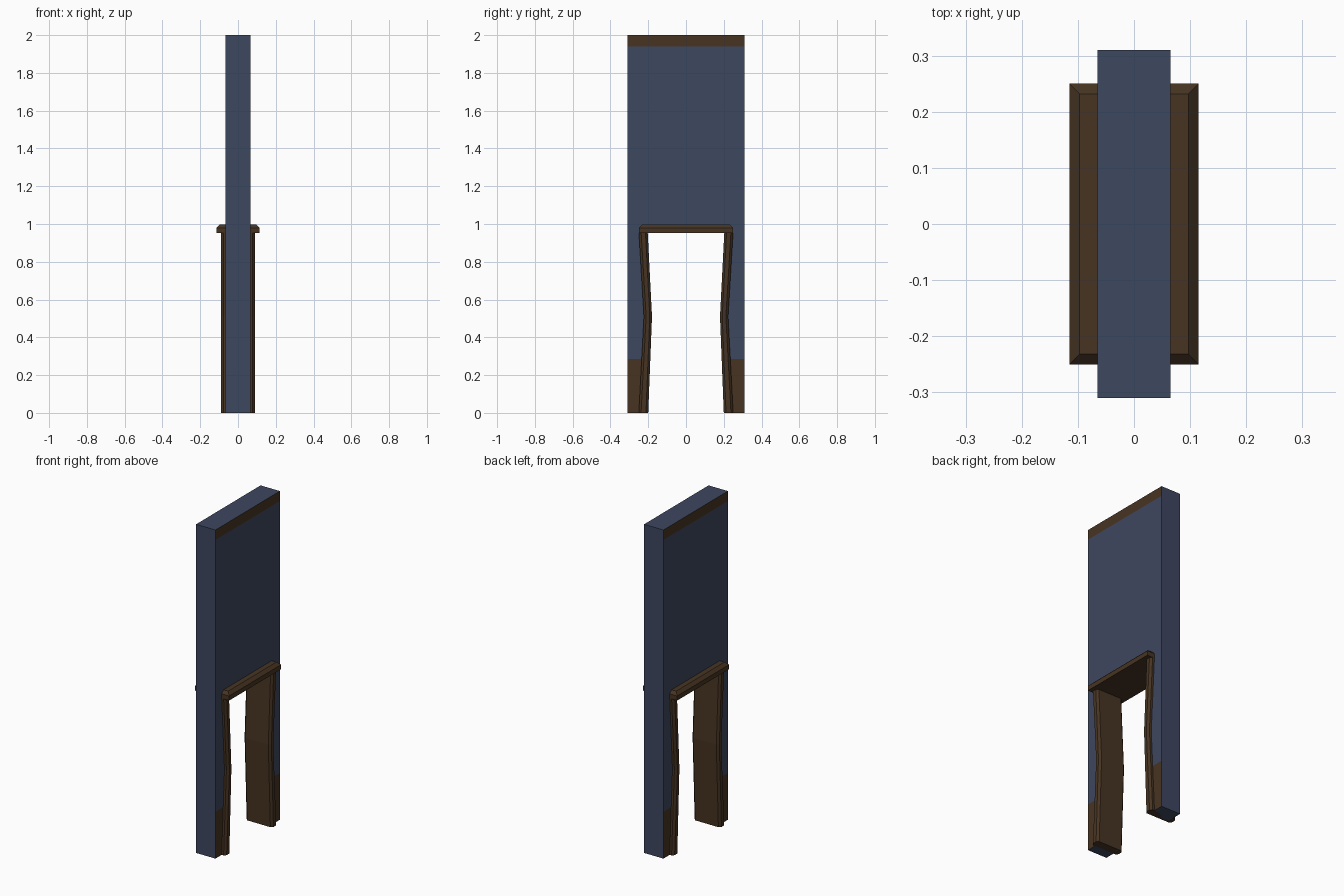
import bpy, bmesh

if "Cube" in bpy.data.objects:
    bpy.data.objects.remove(bpy.data.objects["Cube"])


def material(name, rgb):
    m = bpy.data.materials.new(name)
    m.diffuse_color = (*rgb, 1)
    m.use_nodes = True
    m.node_tree.nodes["Principled BSDF"].inputs["Base Color"].default_value = m.diffuse_color
    return m


BLUE = material("slate blue plaster", (0.048, 0.063, 0.114))
BROWN = material("dark brown wood", (0.063, 0.034, 0.016))


def add_object(name, bm, mats):
    bmesh.ops.recalc_face_normals(bm, faces=bm.faces[:])
    me = bpy.data.meshes.new(name)
    bm.to_mesh(me)
    bm.free()
    for m in mats:
        me.materials.append(m)
    ob = bpy.data.objects.new(name, me)
    bpy.context.collection.objects.link(ob)
    return ob


def loft(name, rings):
    """Closed solid through rings of equal point count."""
    bm = bmesh.new()
    vs = [[bm.verts.new(p) for p in r] for r in rings]
    n = len(vs[0])
    for a, b in zip(vs, vs[1:]):
        for i in range(n):
            j = (i + 1) % n
            bm.faces.new((a[i], a[j], b[j], b[i]))
    bm.faces.new(vs[0])
    bm.faces.new(vs[-1])
    return add_object(name, bm, [BROWN])


# Wall with a doorway; brown painted bands on the two broad faces
outline = [(-0.31, 0), (-0.21, 0), (-0.21, 0.975), (0.21, 0.975),
           (0.21, 0), (0.31, 0), (0.31, 2), (-0.31, 2)]
bm = bmesh.new()
T = 0.065
face = bm.faces.new([bm.verts.new((-T, y, z)) for y, z in outline])
ext = bmesh.ops.extrude_face_region(bm, geom=[face], use_keep_orig=True)
bmesh.ops.translate(bm, vec=(2 * T, 0, 0),
                    verts=[g for g in ext["geom"] if isinstance(g, bmesh.types.BMVert)])
for z in (0.285, 0.975, 1.94):
    bmesh.ops.bisect_plane(bm, geom=bm.verts[:] + bm.edges[:] + bm.faces[:],
                           plane_co=(0, 0, z), plane_no=(0, 0, 1))
bm.normal_update()
for f in bm.faces:
    z = f.calc_center_median().z
    f.material_index = int(abs(f.normal.x) > 0.9 and (z < 0.285 or z > 1.94))
add_object("wall", bm, [BLUE, BROWN])

# Door posts, bent inward at mid height, with chamfered corners
X, C = 0.09, 0.012
for side, name in ((-1, "left_post"), (1, "right_post")):
    rings = []
    for z, inner, outer in ((0, 0.2, 0.25), (0.51, 0.18, 0.223), (0.96, 0.203, 0.25)):
        pts = [(X, inner + C), (X, outer - C), (X - C, outer), (C - X, outer),
               (-X, outer - C), (-X, inner + C), (C - X, inner), (X - C, inner)]
        rings.append([(x, side * y, z) for x, y in pts])
    loft(name, rings)


# Lintel with chamfered top
def rect(x, y, z):
    return [(x, y, z), (-x, y, z), (-x, -y, z), (x, -y, z)]


loft("lintel", [rect(0.115, 0.25, 0.952), rect(0.115, 0.25, 0.98), rect(0.097, 0.232, 0.998)])
